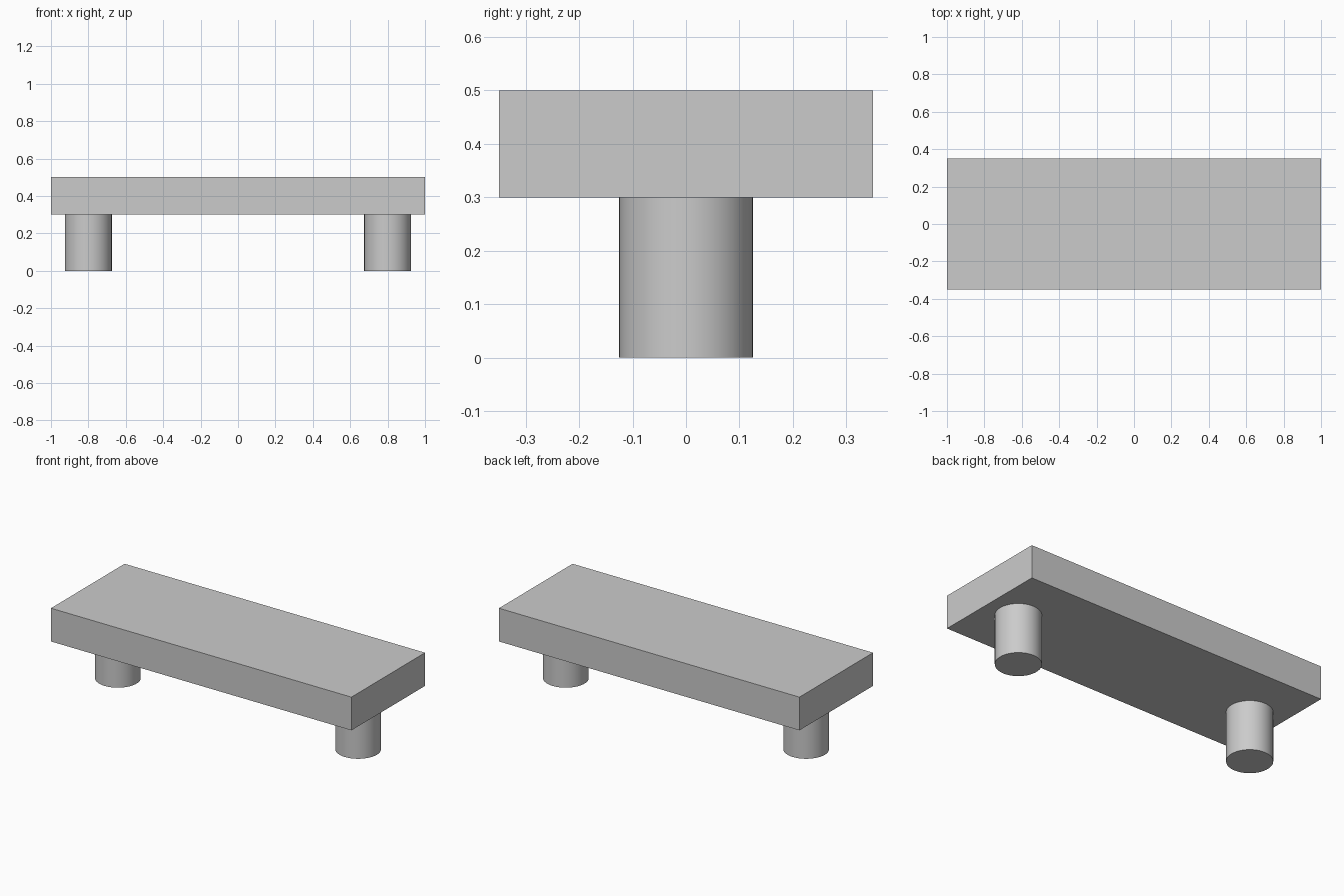
import bpy
import math

cube = bpy.data.objects.get("Cube")
if cube:
    bpy.data.objects.remove(cube, do_unlink=True)

# Single stone grey colour
grey = bpy.data.materials.new("stone_grey")
grey.use_nodes = True
colour = (0.6, 0.6, 0.6, 1)
grey.diffuse_color = colour
grey.node_tree.nodes["Principled BSDF"].inputs["Base Color"].default_value = colour

LEG_HEIGHT = 0.3
SLAB_HEIGHT = 0.2

# Seat slab
bpy.ops.mesh.primitive_cube_add(size=1, location=(0, 0, LEG_HEIGHT + SLAB_HEIGHT / 2))
seat = bpy.context.object
seat.name = "seat_slab"
seat.scale = (2, 0.7, SLAB_HEIGHT)
bpy.ops.object.transform_apply(location=False, rotation=False, scale=True)
seat.data.materials.append(grey)

# Round legs, one near each end
for name, side in (("left_leg", 1), ("right_leg", -1)):
    bpy.ops.mesh.primitive_cylinder_add(
        vertices=64, radius=0.125, depth=LEG_HEIGHT,
        location=(side * 0.8, 0, LEG_HEIGHT / 2))
    leg = bpy.context.object
    leg.name = name
    leg.data.materials.append(grey)
    bpy.ops.object.shade_smooth_by_angle(angle=math.radians(30))
